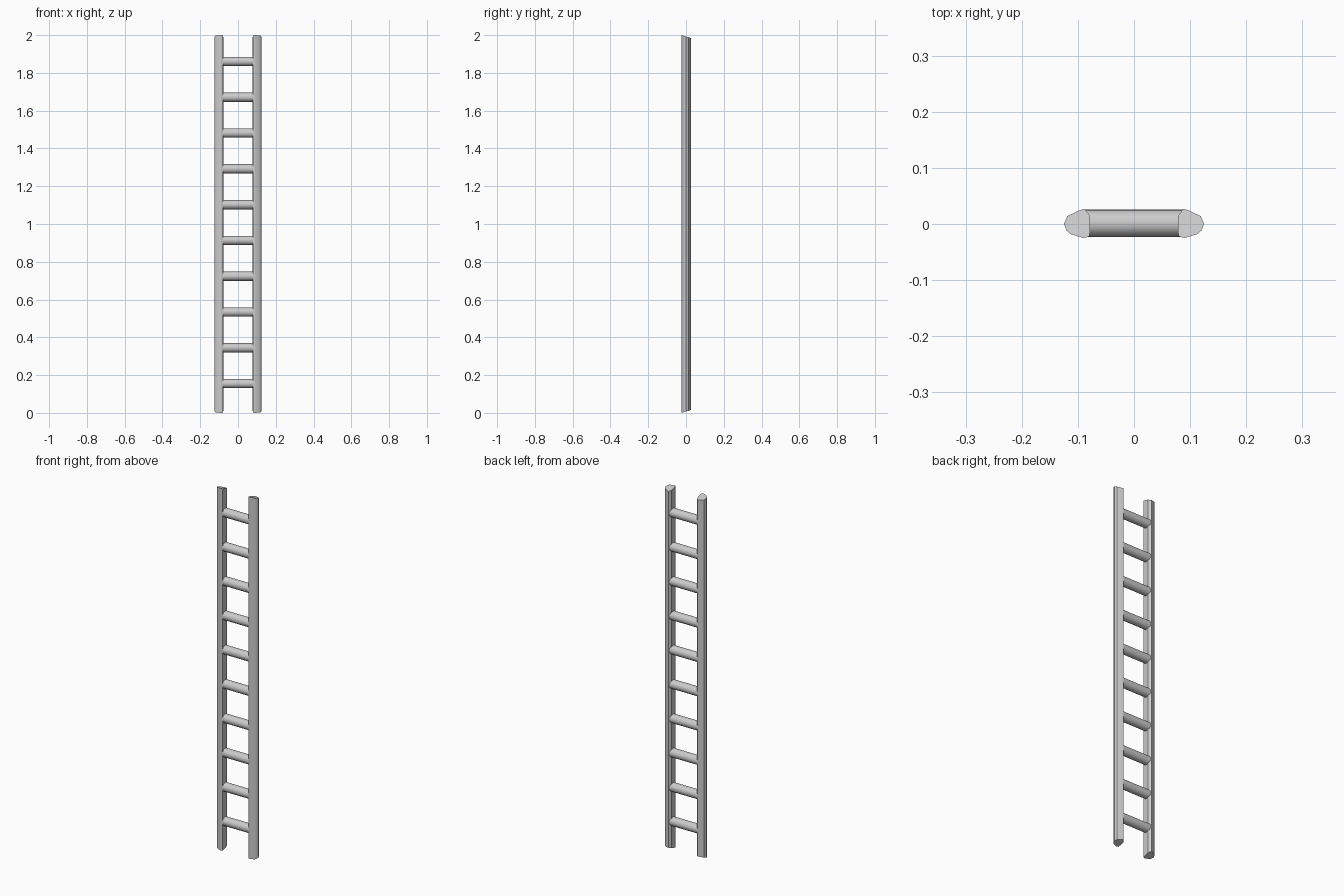
import bpy, bmesh, math

cube = bpy.data.objects.get("Cube")
if cube:
    bpy.data.objects.remove(cube, do_unlink=True)

# Single grey used on every part
grey = bpy.data.materials.new("light_grey")
grey.use_nodes = True
color = (0.6, 0.6, 0.6, 1)
grey.diffuse_color = color
grey.node_tree.nodes["Principled BSDF"].inputs["Base Color"].default_value = color


def finish(obj, angle):
    obj.data.materials.clear()
    obj.data.materials.append(grey)
    bpy.ops.object.select_all(action='DESELECT')
    obj.select_set(True)
    bpy.context.view_layer.objects.active = obj
    bpy.ops.object.shade_smooth_by_angle(angle=math.radians(angle))


# Side rail cross-section: flat inner face, rounded outer side
PROFILE = [(0.079, -0.022), (0.09, -0.025), (0.113, -0.018), (0.120, -0.012),
           (0.125, 0.0), (0.119, 0.014), (0.098, 0.024), (0.088, 0.027), (0.078, 0.014)]


def rail(name, side):
    bm = bmesh.new()
    # Both ends are cut at a slant, longest at the front
    bottom = [bm.verts.new((side * x, y, 0.3 * (y + 0.025))) for x, y in PROFILE]
    top = [bm.verts.new((side * x, y, 2 - 0.3 * (y + 0.025))) for x, y in PROFILE]
    bm.faces.new(bottom)
    bm.faces.new(top)
    n = len(PROFILE)
    for i in range(n):
        j = (i + 1) % n
        bm.faces.new((bottom[i], bottom[j], top[j], top[i]))
    bmesh.ops.recalc_face_normals(bm, faces=bm.faces)
    mesh = bpy.data.meshes.new(name)
    bm.to_mesh(mesh)
    bm.free()
    obj = bpy.data.objects.new(name, mesh)
    bpy.context.collection.objects.link(obj)
    finish(obj, 30)


rail("left_rail", 1)
rail("right_rail", -1)

# Evenly spaced round rungs
for i in range(10):
    bpy.ops.mesh.primitive_cylinder_add(vertices=16, radius=0.0245, depth=0.18,
                                        location=(0, 0.001, 0.155 + 0.1895 * i),
                                        rotation=(0, math.pi / 2, 0))
    rung = bpy.context.object
    rung.name = f"rung_{i + 1}"
    finish(rung, 40)
